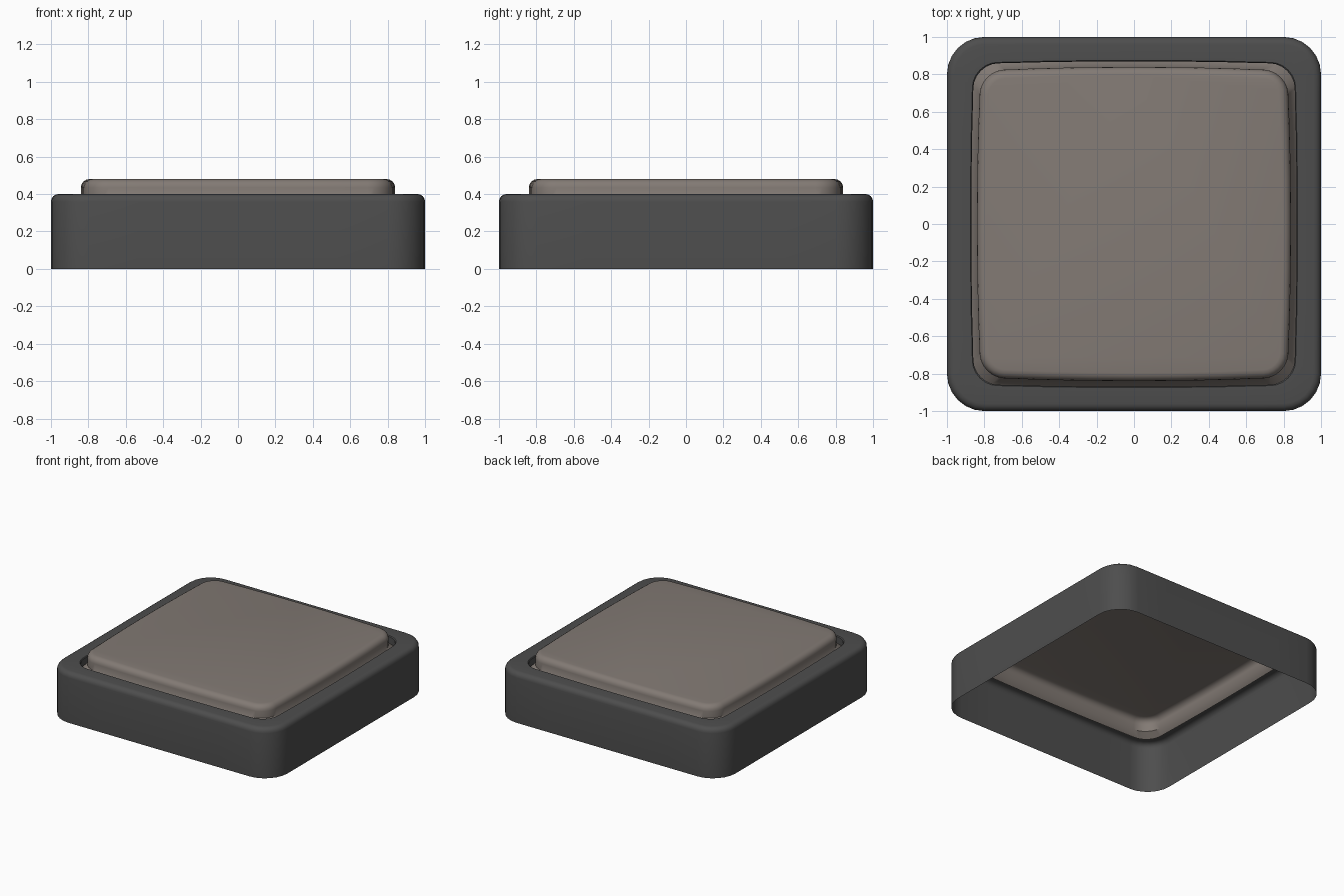
import bpy, bmesh, math

if "Cube" in bpy.data.objects:
    bpy.data.objects.remove(bpy.data.objects["Cube"])


def material(name, rgb):
    m = bpy.data.materials.new(name)
    m.diffuse_color = (*rgb, 1)
    m.use_nodes = True
    m.node_tree.nodes["Principled BSDF"].inputs["Base Color"].default_value = m.diffuse_color
    return m


def outline(half, radius, bulge=0.0, seg=6, side=6):
    """Rounded square; bulge pulls the corners in so the sides bow outward."""
    pts = []
    for q in range(4):
        ca, sa = math.cos(q * math.pi / 2), math.sin(q * math.pi / 2)
        c = half - radius
        quarter = [(half, -c + 2 * c * i / side) for i in range(side)]
        quarter += [(c + radius * math.cos(a), c + radius * math.sin(a))
                    for a in (math.pi / 2 * i / seg for i in range(seg))]
        for x, y in quarter:
            x, y = (x * (1 - bulge * (y / half) ** 2 / half),
                    y * (1 - bulge * (x / half) ** 2 / half))
            pts.append((x * ca - y * sa, x * sa + y * ca))
    return pts


def loft(name, rings, mat, cap=False):
    """Skin of stacked rounded squares: (half, radius, bulge, z)."""
    bm = bmesh.new()
    loops = [[bm.verts.new((x, y, z)) for x, y in outline(h, r, b)]
             for h, r, b, z in rings]
    for lo, hi in zip(loops, loops[1:]):
        n = len(lo)
        for i in range(n):
            j = (i + 1) % n
            bm.faces.new((lo[i], lo[j], hi[j], hi[i]))
    if cap:
        bm.faces.new(loops[-1])
    me = bpy.data.meshes.new(name)
    bm.to_mesh(me)
    bm.free()
    me.materials.append(mat)
    ob = bpy.data.objects.new(name, me)
    bpy.context.collection.objects.link(ob)
    bpy.context.view_layer.objects.active = ob
    ob.select_set(True)
    bpy.ops.object.shade_smooth_by_angle(angle=math.radians(40))
    ob.select_set(False)
    return ob


def rounded_top(half, radius, bulge, top, r, steps=4):
    """Rings of a quarter-round edge rolling inward at the top."""
    return [(half - r * (1 - math.cos(a)), radius - r * (1 - math.cos(a)), bulge,
             top - r + r * math.sin(a))
            for a in (math.pi / 2 * i / steps for i in range(steps + 1))]


dark = material("dark grey", (0.075, 0.075, 0.075))
warm = material("warm grey", (0.225, 0.195, 0.175))

# Housing: open-bottomed outer wall, rolled edge, flat rim, recess wall
loft("housing",
     [(1, 0.2, 0, 0)] + rounded_top(1, 0.2, 0, 0.4, 0.04)
     + [(0.875, 0.13, 0.015, 0.4), (0.87, 0.13, 0.015, 0.394),
        (0.87, 0.13, 0.015, 0.34)], dark)

# Button: sloped skirt in the recess, straight side, rolled top edge
loft("button",
     [(0.87, 0.13, 0.015, 0.34), (0.84, 0.13, 0.02, 0.38)]
     + rounded_top(0.84, 0.13, 0.02, 0.48, 0.045), warm, cap=True)
